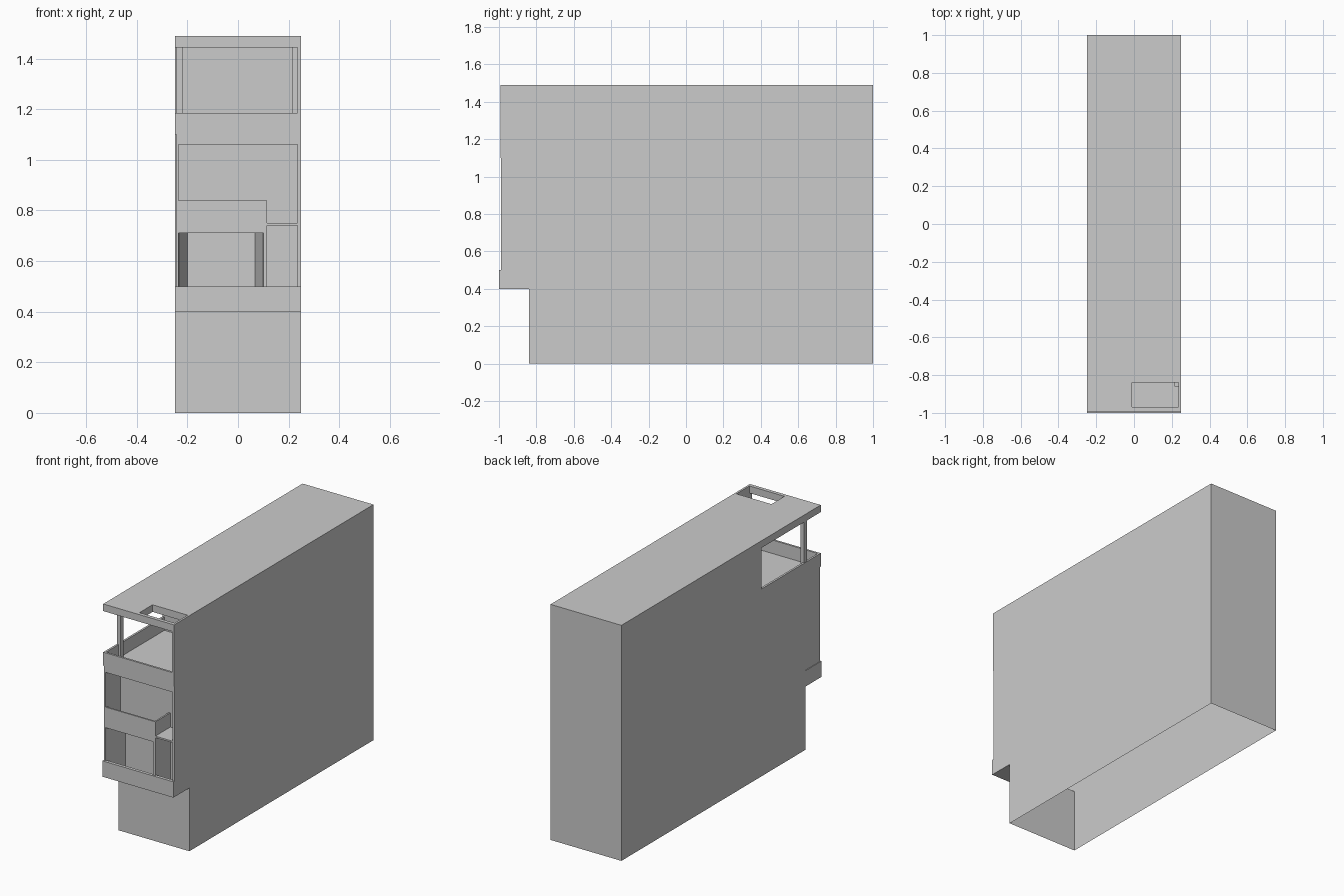
import bpy, bmesh

if "Cube" in bpy.data.objects:
    bpy.data.objects.remove(bpy.data.objects["Cube"])

W = 0.248  # half width of the building


def prism(name, pts, to_3d, offset):
    """Extrude a closed 2D outline along an offset vector."""
    bm = bmesh.new()
    face = bm.faces.new([bm.verts.new(to_3d(a, b)) for a, b in pts])
    ext = bmesh.ops.extrude_face_region(bm, geom=[face])
    verts = [g for g in ext["geom"] if isinstance(g, bmesh.types.BMVert)]
    bmesh.ops.translate(bm, vec=offset, verts=verts)
    bmesh.ops.recalc_face_normals(bm, faces=bm.faces)
    mesh = bpy.data.meshes.new(name)
    bm.to_mesh(mesh)
    bm.free()
    obj = bpy.data.objects.new(name, mesh)
    bpy.context.collection.objects.link(obj)
    return obj


def plan(name, pts, z0, z1):
    return prism(name, pts, lambda x, y: (x, y, z0), (0, 0, z1 - z0))


def box(name, x0, x1, y0, y1, z0, z1):
    return plan(name, [(x0, y0), (x1, y0), (x1, y1), (x0, y1)], z0, z1)


def carve(target, cutter):
    """Subtract a cutter and remove it."""
    cutter.hide_render = True
    mod = target.modifiers.new("carve", "BOOLEAN")
    mod.operation = "DIFFERENCE"
    mod.solver = "EXACT"
    mod.object = cutter
    bpy.context.view_layer.objects.active = target
    bpy.ops.object.modifier_apply(modifier=mod.name)
    bpy.data.objects.remove(cutter, do_unlink=True)


# Building mass: side profile with overhanging front bay
side = [(1, 0), (1, 1.49), (-0.993, 1.49), (-0.993, 1.10), (-0.99, 1.10),
        (-0.99, 0.50), (-1, 0.50), (-1, 0.40), (-0.84, 0.40), (-0.84, 0)]
house = prism("house_body", side, lambda y, z: (-W, y, z), (2 * W, 0, 0))

# Lower loggia with splayed side walls, behind a low parapet
carve(house, plan("cut", [(-0.235, -0.98), (0.10, -0.98), (0.068, -0.84),
                          (-0.20, -0.84)], 0.42, 0.71))
carve(house, box("cut", -0.235, 0.10, -1.1, -0.975, 0.50, 0.71))

# Entrance recess, middle balcony, roof terrace and roof opening
recesses = [
    (0.115, 0.235, -0.98, -0.84, 0.42, 0.74),
    (0.115, 0.235, -1.10, -0.84, 0.50, 0.74),
    (-0.235, 0.105, -0.98, -0.84, 0.75, 0.90),
    (0.115, 0.235, -1.10, -0.84, 0.75, 0.90),
    (-0.235, 0.235, -1.10, -0.84, 0.84, 1.06),
    (-0.235, 0.235, -0.98, -0.40, 1.10, 1.30),
    (-0.30, 0.235, -1.10, -0.40, 1.185, 1.445),
    (-0.01, 0.235, -0.97, -0.84, 1.40, 1.60),
    (-0.30, -0.244, -1.10, -0.84, 0.50, 1.10),
]
for r in recesses:
    carve(house, box("cut", *r))

# The shell is open underneath
bm = bmesh.new()
bm.from_mesh(house.data)
bottom = [f for f in bm.faces if all(v.co.z < 1e-4 for v in f.verts)]
bmesh.ops.delete(bm, geom=bottom, context="FACES")
bm.to_mesh(house.data)
bm.free()

# Terrace columns
box("terrace_column_left", -0.246, -0.22, -0.86, -0.83, 1.10, 1.445)
box("terrace_column_right", 0.215, 0.235, -0.86, -0.83, 1.10, 1.445)
